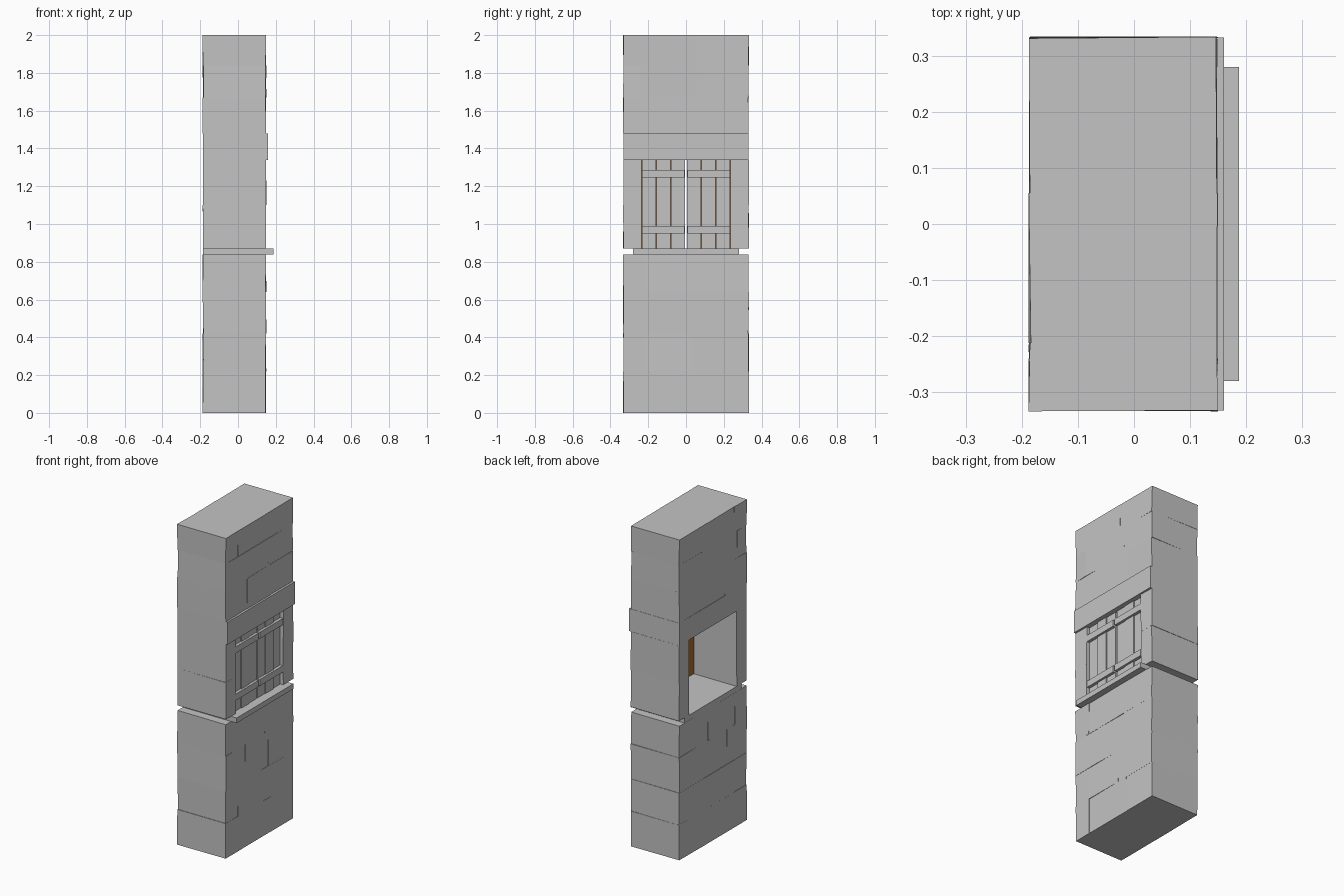
import bpy, bmesh, random
from mathutils import Vector

if "Cube" in bpy.data.objects:
    bpy.data.objects.remove(bpy.data.objects["Cube"])

random.seed(4)


def make_material(name, colour):
    m = bpy.data.materials.new(name)
    m.diffuse_color = (*colour, 1)
    m.use_nodes = True
    m.node_tree.nodes["Principled BSDF"].inputs["Base Color"].default_value = m.diffuse_color
    return m


STONE = make_material("stone grey", (0.55, 0.55, 0.55))
BROWN = make_material("wood brown", (0.40, 0.14, 0.03))


def box(name, x0, x1, y0, y1, z0, z1, mat, wobble=0.0, keep_y=()):
    """Box whose corners are pulled slightly inwards by up to wobble."""
    bm = bmesh.new()
    bmesh.ops.create_cube(bm, size=1)
    for v in bm.verts:
        sx, sy = v.co.x, v.co.y
        y = y1 if sy > 0 else y0
        dx = random.uniform(0, wobble)
        dy = 0 if y in keep_y else random.uniform(0, wobble)
        v.co = Vector((x1 - dx if sx > 0 else x0 + dx,
                       y1 - dy if sy > 0 else y0 + dy,
                       z1 if v.co.z > 0 else z0))
    me = bpy.data.meshes.new(name)
    bm.to_mesh(me)
    bm.free()
    me.materials.append(mat)
    ob = bpy.data.objects.new(name, me)
    bpy.context.collection.objects.link(ob)
    return ob


BACK, FRONT, HALF = -0.188, 0.150, 0.334
OPEN = 0.235            # half width of the window opening

# Solid stone courses: bottom, top, joints across the width
courses = [
    (0.00, 0.22, (-0.215, 0.11)),
    (0.22, 0.42, (-0.215, 0.04)),
    (0.42, 0.64, (-0.14, 0.09)),
    (0.64, 0.838, (-0.215, 0.05)),
    (1.48, 1.67, (-0.12, 0.11)),
    (1.67, 1.84, (-0.24, 0.09)),
    (1.84, 2.00, (-0.212, 0.055)),
]
for z0, z1, joints in courses:
    edges = (-HALF, *joints, HALF)
    for y0, y1 in zip(edges, edges[1:]):
        box("wall_stone", BACK, FRONT, y0, y1, z0, z1, STONE, 0.005, joints)

# Jamb stones on both sides of the opening
for z0, z1 in ((0.87, 1.10), (1.10, 1.34)):
    box("jamb_stone", BACK, FRONT, -HALF, -OPEN, z0, z1, STONE, 0.004, (-OPEN,))
    box("jamb_stone", BACK, FRONT, OPEN, HALF, z0, z1, STONE, 0.004, (OPEN,))

# Lintel and sill
box("lintel", BACK + 0.002, 0.160, -0.332, 0.332, 1.34, 1.48, STONE)
box("sill", BACK + 0.002, 0.187, -0.28, 0.28, 0.838, 0.87, STONE)

# Two shutters: three planks, two rails and a wooden inner face each
for side in (-1, 1):
    def leaf(name, x0, x1, a, b, z0, z1, mat):
        y0, y1 = sorted((side * a, side * b))
        box(name, x0, x1, y0, y1, z0, z1, mat)

    for i, front in enumerate((0.130, 0.134, 0.128)):
        a = 0.005 + i * 0.0767
        leaf("shutter_plank", 0.116, front, a, a + 0.0747, 0.87, 1.34, STONE)
    for z in (0.95, 1.245):
        leaf("shutter_rail", 0.126, 0.147, 0.007, 0.233, z, z + 0.04, STONE)
    leaf("shutter_inner_face", 0.110, 0.116, 0.005, OPEN, 0.87, 1.34, BROWN)
